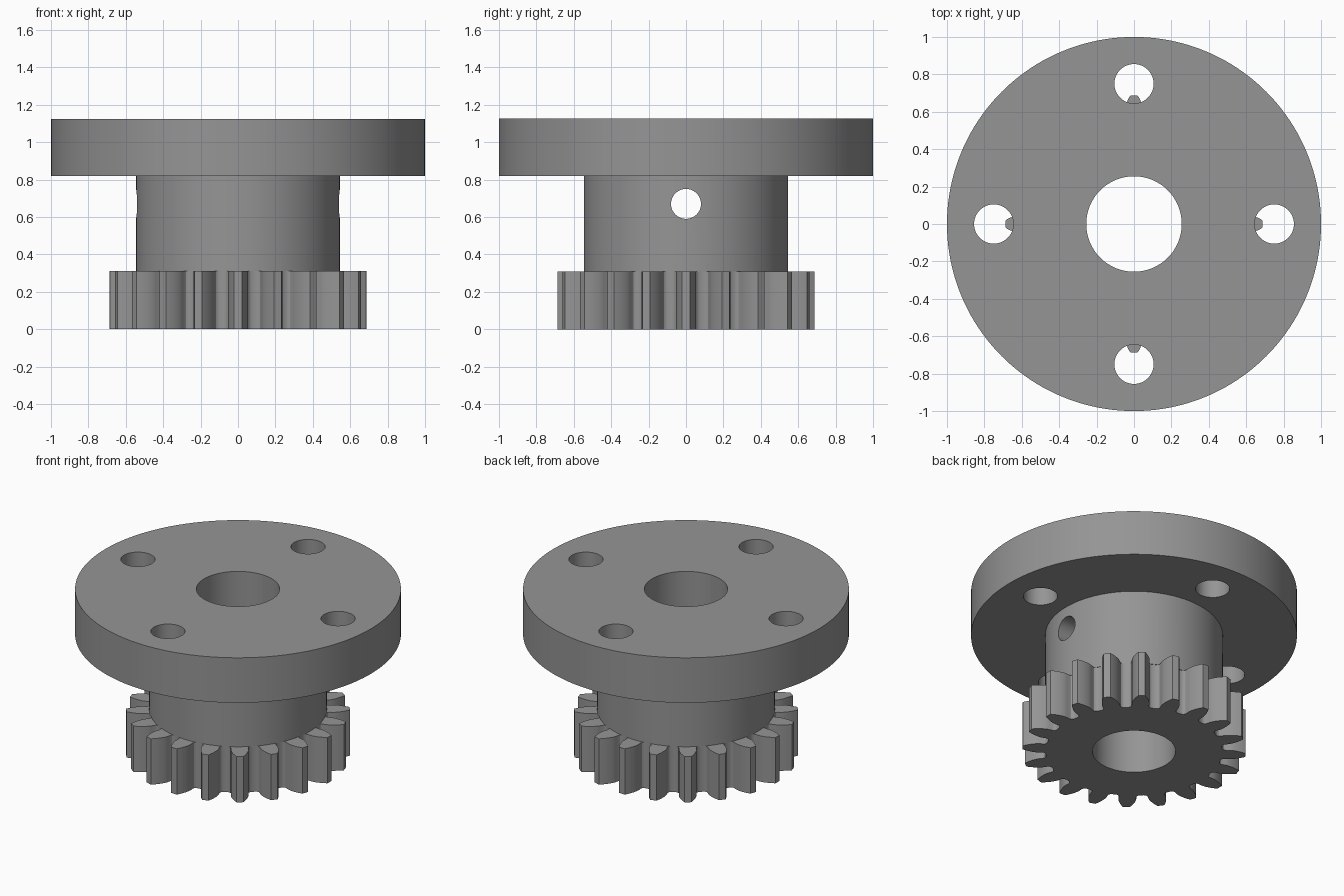
import bpy, bmesh, math
from mathutils import Matrix

if "Cube" in bpy.data.objects:
    bpy.data.objects.remove(bpy.data.objects["Cube"])

steel = bpy.data.materials.new("grey_steel")
steel.diffuse_color = (0.30, 0.30, 0.30, 1)
steel.use_nodes = True
steel.node_tree.nodes["Principled BSDF"].inputs["Base Color"].default_value = steel.diffuse_color


def prism(name, outline, z0, z1):
    """Extrude a flat outline from z0 to z1."""
    bm = bmesh.new()
    face = bm.faces.new([bm.verts.new((x, y, z0)) for x, y in outline])
    ext = bmesh.ops.extrude_face_region(bm, geom=[face], use_keep_orig=True)
    top = [v for v in ext["geom"] if isinstance(v, bmesh.types.BMVert)]
    bmesh.ops.translate(bm, vec=(0, 0, z1 - z0), verts=top)
    bmesh.ops.recalc_face_normals(bm, faces=bm.faces)
    mesh = bpy.data.meshes.new(name)
    bm.to_mesh(mesh)
    bm.free()
    mesh.materials.append(steel)
    ob = bpy.data.objects.new(name, mesh)
    bpy.context.collection.objects.link(ob)
    return ob


def circle(r, n, cx=0, cy=0):
    return [(cx + r * math.cos(math.tau * i / n), cy + r * math.sin(math.tau * i / n))
            for i in range(n)]


def combine(target, tool, operation):
    """Apply a boolean and discard the tool."""
    mod = target.modifiers.new(operation, "BOOLEAN")
    mod.operation, mod.object, mod.solver = operation, tool, "EXACT"
    bpy.context.view_layer.objects.active = target
    bpy.ops.object.modifier_apply(modifier=mod.name)
    bpy.data.objects.remove(tool, do_unlink=True)


# Involute tooth flank, as (radius, half angle) from root to tip
TEETH, PITCH_R, TIP_R = 20, 0.623, 0.686
pressure = math.radians(20)
base_r = PITCH_R * math.cos(pressure)


def half_angle(r):
    a = math.acos(min(1, base_r / r))
    inv = lambda t: math.tan(t) - t
    return math.pi / (2 * TEETH) + inv(pressure) - inv(a)


flank = [(0.542, 0.130), (0.546, 0.112), (0.553, 0.099), (0.566, 0.093)]
flank += [(r, half_angle(r)) for r in (base_r + (TIP_R - base_r) * i / 6 for i in range(7))]
tooth = [(r, -a) for r, a in flank] + [(TIP_R, 0)] + [(r, a) for r, a in reversed(flank)]
gear_outline = []
for k in range(TEETH):
    for r, a in tooth:
        t = math.tau * k / TEETH + a
        gear_outline.append((r * math.cos(t), r * math.sin(t)))

# Gear, hub and flange joined into one solid
body = prism("flanged_gear", gear_outline, 0, 0.31)
combine(body, prism("hub", circle(0.545, 128), 0.31, 0.82), "UNION")
combine(body, prism("flange", circle(1.0, 160), 0.82, 1.125), "UNION")

# Centre bore
combine(body, prism("bore", circle(0.255, 96), -0.1, 1.3), "DIFFERENCE")

# Four bolt holes
for k in range(4):
    t = k * math.pi / 2
    hole = circle(0.105, 48, 0.75 * math.cos(t), 0.75 * math.sin(t))
    combine(body, prism("bolt_hole", hole, 0.7, 1.3), "DIFFERENCE")

# Cross hole through both sides of the hub
cross = prism("cross_hole", circle(0.08, 48), -0.8, 0.8)
cross.data.transform(Matrix.Translation((0, 0, 0.67)) @ Matrix.Rotation(math.pi / 2, 4, "Y"))
combine(body, cross, "DIFFERENCE")

bpy.ops.object.select_all(action="DESELECT")
body.select_set(True)
bpy.context.view_layer.objects.active = body
bpy.ops.object.shade_smooth_by_angle(angle=math.radians(30))
